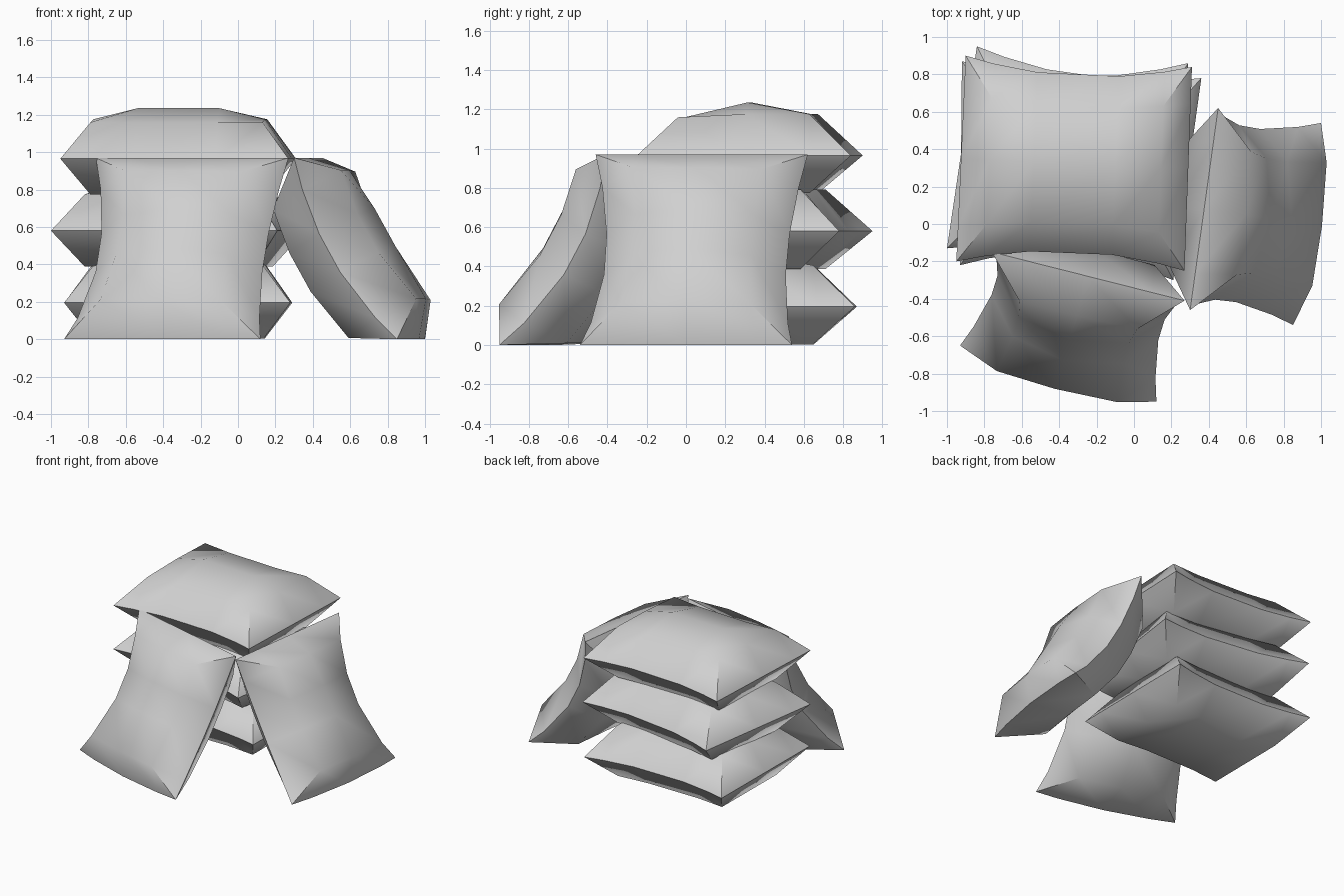
import bpy, bmesh, math
from mathutils import Vector

cube = bpy.data.objects.get("Cube")
if cube:
    bpy.data.objects.remove(cube, do_unlink=True)

# Cloth colour
cloth = bpy.data.materials.new("light_grey_cloth")
cloth.use_nodes = True
grey = (0.63, 0.63, 0.63, 1)
cloth.diffuse_color = grey
cloth.node_tree.nodes["Principled BSDF"].inputs["Base Color"].default_value = grey

# Grid spacing and puff profiles of the pillows
FLAT_U = [0, 0.125, 0.32, 0.68, 0.88, 1]
LEAN_U = [0, 0.14, 0.42, 0.63, 0.85, 1]
V = [0, 0.165, 0.5, 0.82, 1]
TOP_U, TOP_V = [0, 0.78, 1, 1, 0.78, 0], [0, 0.72, 1, 0.78, 0]
LOW_U, LOW_V = [0, 0.96, 1, 1, 0.96, 0], [0, 0.96, 1, 0.96, 0]
TOP_PUFF, BOW = 0.27, 0.08


def arch(t):
    return 4 * t * (1 - t)


def pillow(name, corners, us=FLAT_U, low_puff=0.2, sag=0.0, toe=0.0):
    """Pillow spanned by four seam corners (u0v0, u0v1, u1v0, u1v1)."""
    a, b, c, d = map(Vector, corners)
    du = (c + d - a - b).normalized()
    dv = (b + d - a - c).normalized()
    normal = du.cross(dv).normalized()
    outward = Vector((normal.x, normal.y, 0))
    bm = bmesh.new()

    def seam_point(u, v):
        p = a.lerp(b, v).lerp(c.lerp(d, v), u)
        p += dv * BOW * arch(u) * (1 - 2 * v)       # pinched sides
        p -= normal * sag * arch(u)                 # slump of a leaning pillow
        return p + outward * toe * arch(v) * (1 - u) ** 6

    def add(p):
        p.z = max(p.z, 0)
        return bm.verts.new(p)

    def on_end(i, values):
        return i in (0, len(values) - 1)

    def skin(verts, ring):
        # corner cells are split along the ridge that runs out to the tip
        tips = [n for n, (i, j) in enumerate(ring) if on_end(i, us) and on_end(j, V)]
        if tips:
            p, q, r, s = [verts[k] for k in ring[tips[0]:] + ring[:tips[0]]]
            bm.faces.new((p, q, r))
            bm.faces.new((p, r, s))
        else:
            bm.faces.new([verts[k] for k in ring])

    upper, lower = {}, {}
    for i, u in enumerate(us):
        for j, v in enumerate(V):
            p = seam_point(u, v)
            upper[i, j] = add(p + normal * TOP_PUFF * min(TOP_U[i], TOP_V[j]))
            rim = on_end(i, us) or on_end(j, V)
            lower[i, j] = upper[i, j] if rim else add(
                p - normal * low_puff * min(LOW_U[i], LOW_V[j]))
    for i in range(len(us) - 1):
        for j in range(len(V) - 1):
            ring = [(i, j), (i + 1, j), (i + 1, j + 1), (i, j + 1)]
            skin(upper, ring)
            skin(lower, ring[::-1])

    mesh = bpy.data.meshes.new(name)
    bm.to_mesh(mesh)
    bm.free()
    mesh.materials.append(cloth)
    obj = bpy.data.objects.new(name, mesh)
    bpy.context.collection.objects.link(obj)
    bpy.ops.object.select_all(action="DESELECT")
    obj.select_set(True)
    bpy.context.view_layer.objects.active = obj
    bpy.ops.object.shade_smooth_by_angle(angle=math.radians(62))


# Stack of three pillows, each turned slightly
def flat(z, *points):
    return [(x, y, z) for x, y in points]


pillow("bottom_pillow", flat(0.195, (-0.93, -0.22), (-0.92, 0.87), (0.28, -0.21), (0.29, 0.86)))
pillow("middle_pillow", flat(0.58, (-1.0, -0.13), (-0.84, 0.95), (0.21, -0.30), (0.36, 0.78)))
pillow("top_pillow", flat(0.965, (-0.95, -0.20), (-0.90, 0.90), (0.27, -0.25), (0.31, 0.84)))

# Two pillows leaning on the stack
lean = dict(us=LEAN_U, low_puff=0.22, sag=0.1, toe=0.05)
pillow("front_leaning_pillow", [(0.12, -0.95, 0), (-0.93, -0.65, 0),
                                (0.27, -0.41, 0.97), (-0.76, -0.15, 0.97)], **lean)
pillow("left_leaning_pillow", [(1.0, 0.54, 0), (0.85, -0.54, 0),
                               (0.45, 0.62, 0.97), (0.30, -0.46, 0.97)], **lean)
